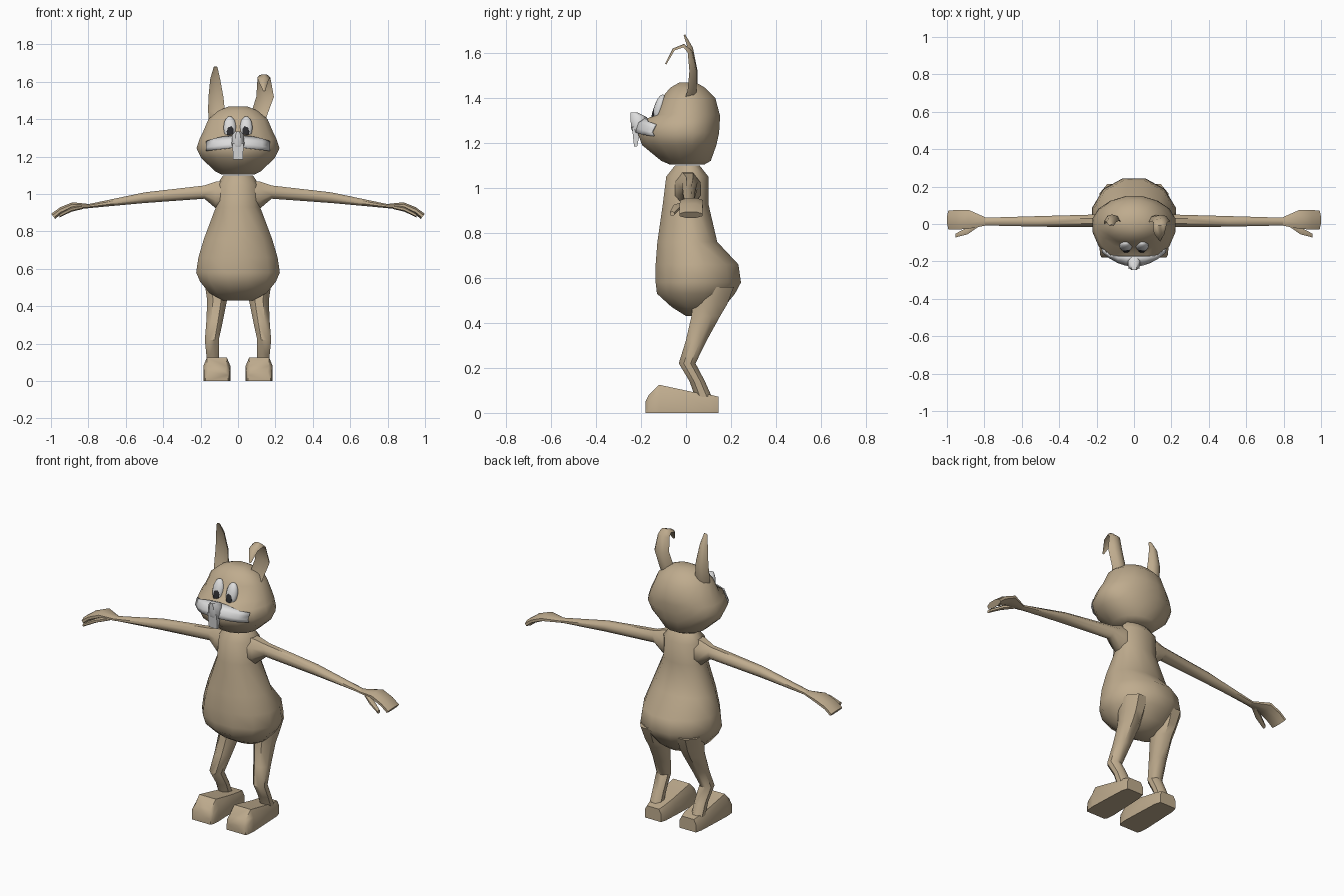
import bpy, bmesh, math
from mathutils import Vector

if "Cube" in bpy.data.objects:
    bpy.data.objects.remove(bpy.data.objects["Cube"])


def material(name, col):
    m = bpy.data.materials.new(name)
    m.diffuse_color = (*col, 1)
    m.use_nodes = True
    m.node_tree.nodes["Principled BSDF"].inputs["Base Color"].default_value = m.diffuse_color
    return m


FUR = material("tan fur", (0.52, 0.41, 0.27))
WHITE = material("white", (0.72, 0.72, 0.72))
DARK = material("dark grey", (0.025, 0.025, 0.028))


def finish(bm, name, mat, mirror=False, angle=45):
    bmesh.ops.recalc_face_normals(bm, faces=bm.faces)
    me = bpy.data.meshes.new(name)
    bm.to_mesh(me)
    bm.free()
    me.materials.append(mat)
    ob = bpy.data.objects.new(name, me)
    bpy.context.collection.objects.link(ob)
    if mirror:
        ob.modifiers.new("mirror", 'MIRROR')
    bpy.ops.object.select_all(action='DESELECT')
    ob.select_set(True)
    bpy.context.view_layer.objects.active = ob
    bpy.ops.object.shade_smooth_by_angle(angle=math.radians(angle))
    return ob


def loft(name, rings, mat=FUR, mirror=False, angle=45):
    """Skin a list of equal-length point rings and cap both ends."""
    bm = bmesh.new()
    vs = [[bm.verts.new(p) for p in r] for r in rings]
    n = len(vs[0])
    for a, b in zip(vs, vs[1:]):
        for i in range(n):
            bm.faces.new((a[i], a[(i + 1) % n], b[(i + 1) % n], b[i]))
    bm.faces.new(vs[0])
    bm.faces.new(vs[-1])
    return finish(bm, name, mat, mirror, angle)


def egg_ring(z, w, yf, yb, n=12, ymid=0.0):
    """Horizontal ring with separate front and back depth."""
    pts = []
    for i in range(n):
        a = 2 * math.pi * (i + 0.5) / n
        s = math.sin(a)
        y = ymid + (yb - ymid) * s if s > 0 else ymid + (ymid - yf) * s
        pts.append((w * math.cos(a) * 1.02, y * 1.02, z))
    return pts


def oval(c, r1, r2, axis, n=8):
    """Oval ring across the z or x axis."""
    pts = []
    for i in range(n):
        a = 2 * math.pi * (i + 0.5) / n
        u, v = r1 * math.cos(a) * 1.06, r2 * math.sin(a) * 1.06
        d = (u, v, 0) if axis == 'z' else (0, u, v)
        pts.append(Vector(c) + Vector(d))
    return pts


# pear-shaped body
body = [(1.10, .08, -.05, .06), (1.05, .115, -.09, .10), (.93, .12, -.105, .10),
        (.76, .185, -.13, .14), (.66, .215, -.138, .235), (.58, .227, -.138, .247),
        (.53, .205, -.132, .22), (.47, .155, -.065, .17), (.43, .08, .0, .12)]
loft("body", [egg_ring(*r, ymid=min(.03, (r[2] + r[3]) / 2 + .02)) for r in body])

# head with wide cheeks
head = [(1.103, .085, -.07, .08), (1.12, .12, -.11, .11), (1.19, .195, -.195, .135),
        (1.245, .222, -.215, .147), (1.295, .205, -.20, .15), (1.325, .19, -.135, .15),
        (1.40, .158, -.108, .13), (1.445, .105, -.07, .085), (1.468, .05, -.03, .045)]
loft("head", [egg_ring(*r, n=16) for r in head])


def head_front(x, z):
    """Front surface of the head at x, z."""
    for a, b in zip(head, head[1:]):
        if a[0] <= z <= b[0]:
            t = (z - a[0]) / (b[0] - a[0])
            w = a[1] + (b[1] - a[1]) * t
            yf = a[2] + (b[2] - a[2]) * t
            return 1.02 * yf * math.sqrt(max(0, 1 - (x / w / 1.02) ** 2))


# white cheek band, a thin plate over the head
bm = bmesh.new()
grid = []
for i in range(9):
    x = -.17 + .34 * i / 8
    k = abs(x) / .17
    top, bot = 1.312 - .03 * k * k, 1.25 - .02 * k
    col = []
    for j in range(4):
        z = bot + (top - bot) * j / 3
        col.append(bm.verts.new((x, head_front(x, z) - .006, z)))
    grid.append(col)
for a, b in zip(grid, grid[1:]):
    for j in range(3):
        bm.faces.new((a[j], b[j], b[j + 1], a[j + 1]))
band = finish(bm, "cheek_band", WHITE)
mod = band.modifiers.new("thickness", 'SOLIDIFY')
mod.thickness, mod.offset = .006, 0

# nose and front teeth
loft("nose", [egg_ring(z, w, f, b, 8, (f + b) / 2) for z, w, f, b in
              [(1.335, .015, -.243, -.21), (1.315, .034, -.245, -.17),
               (1.265, .036, -.242, -.17), (1.25, .03, -.235, -.19)]], WHITE)
loft("front_teeth", [[(-w, f, z), (w, f, z), (w, b, z), (-w, b, z)] for z, w, f, b in
                     [(1.27, .029, -.24, -.20), (1.185, .027, -.231, -.217)]], WHITE)


# eyes and pupils
def eye_part(name, c, s, mat):
    bm = bmesh.new()
    bmesh.ops.create_uvsphere(bm, u_segments=14, v_segments=10, radius=1)
    ca, sa = math.cos(.28), math.sin(.28)
    for v in bm.verts:
        x, y, z = v.co.x * s[0], v.co.y * s[1], v.co.z * s[2]
        v.co = (c[0] + x, c[1] + y * ca + z * sa, c[2] - y * sa + z * ca)
    finish(bm, name, mat, True, 60)


eye_part("eyes", (.044, -.118, 1.355), (.034, .024, .062), WHITE)
eye_part("pupils", (.042, -.139, 1.337), (.019, .010, .042), DARK)


# ears: cupped sections swept along a path, one upright and one folded
def ear(name, path):
    rings = []
    for i, (x, y, z, w, t) in enumerate(path):
        p, q = path[max(i - 1, 0)], path[min(i + 1, len(path) - 1)]
        d = Vector((0, q[1] - p[1], q[2] - p[2])).normalized()
        back = Vector((0, d.z, -d.y))
        rings.append([Vector((x + u * w, y, z)) + back * v * t for u, v in
                      [(-1, -1), (-.6, .6), (0, 1), (.6, .6), (1, -1), (0, .1)]])
    loft(name, rings, angle=50)


ear("upright_ear", [(-.115, .015, 1.38, .04, .02), (-.115, .03, 1.44, .045, .02),
                    (-.118, .035, 1.52, .04, .016), (-.122, .02, 1.62, .026, .011),
                    (-.12, -.007, 1.68, .010, .004)])
ear("folded_ear", [(.11, .01, 1.38, .035, .02), (.115, .027, 1.43, .045, .02),
                   (.145, .032, 1.52, .047, .017), (.14, .018, 1.605, .037, .011),
                   (.138, -.01, 1.632, .034, .008), (.135, -.055, 1.615, .029, .006),
                   (.14, -.09, 1.55, .005, .003)])

# arms, hands and thumbs
loft("arms", [oval((x, y, z), ry, rz, 'x') for x, y, z, ry, rz in
              [(.06, .005, .995, .06, .08), (.12, .01, .995, .055, .072),
               (.18, .017, 1.01, .035, .036), (.50, .014, .98, .029, .029),
               (.80, .013, .935, .021, .011)]], mirror=True)
hand = [(.79, .013, .935, .021, .011), (.885, .025, .938, .052, .018),
        (.95, .022, .91, .053, .020), (.988, .022, .88, .052, .014)]
rings = [oval(h[:3], h[3], h[4], 'x') for h in hand]
for p in rings[-1]:
    p.x += (p.z - .88) * .8     # slanted finger tips
loft("hands", rings, mirror=True)
loft("thumbs", [oval((x, y, z), ry, rz, 'x', 6) for x, y, z, ry, rz in
                [(.83, .0, .93, .015, .010), (.89, -.037, .918, .020, .012),
                 (.955, -.062, .885, .011, .010)]], mirror=True)

# bent legs
loft("legs", [oval((x, y, z), rx, ry, 'z') for x, y, z, rx, ry in
              [(.115, .13, .56, .07, .085), (.113, .105, .48, .06, .078),
               (.112, .088, .43, .054, .065), (.125, .045, .32, .045, .047),
               (.14, .005, .22, .038, .038), (.135, .05, .14, .035, .035),
               (.135, .078, .07, .035, .038)]], mirror=True)

# large flat-soled feet
foot = [(.145, .052, .072), (.11, .062, .08), (.03, .066, .093),
        (-.12, .072, .125), (-.165, .068, .08), (-.18, .06, .05)]
loft("feet", [[(.113 + u * w, y, v * h) for u, v in
               [(-1, 0), (1, 0), (1, .65), (.75, 1), (-.75, 1), (-1, .65)]]
              for y, w, h in foot], mirror=True, angle=40)
